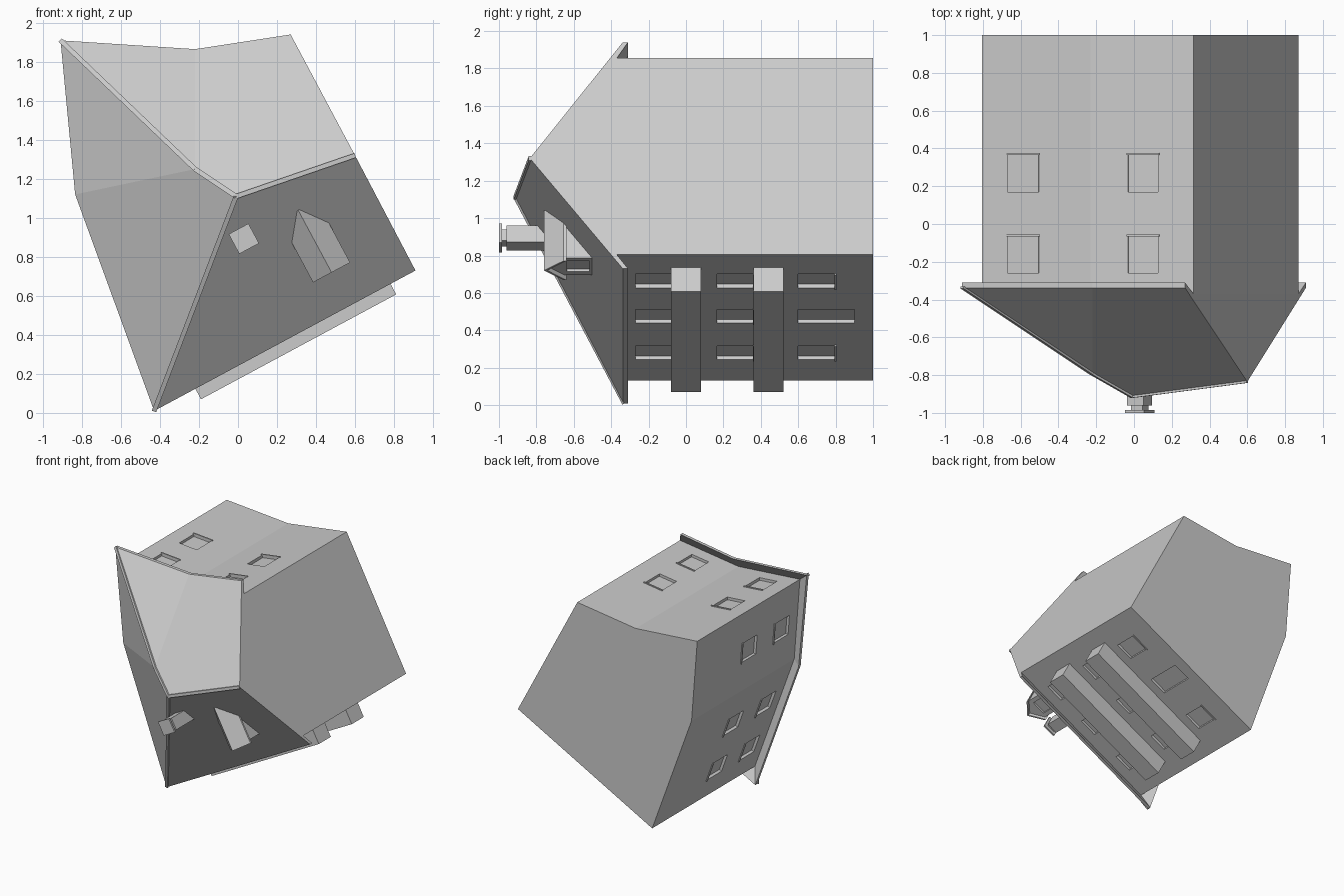
import bpy, bmesh
from mathutils import Vector as V

if "Cube" in bpy.data.objects:
    bpy.data.objects.remove(bpy.data.objects["Cube"])

grey = bpy.data.materials.new("plain grey")
grey.use_nodes = True
grey.diffuse_color = (0.6, 0.6, 0.6, 1)
grey.node_tree.nodes["Principled BSDF"].inputs["Base Color"].default_value = (0.6, 0.6, 0.6, 1)

Y = V((0, 1, 0))


def make(name, bm):
    bmesh.ops.recalc_face_normals(bm, faces=bm.faces)
    mesh = bpy.data.meshes.new(name)
    bm.to_mesh(mesh)
    bm.free()
    mesh.materials.append(grey)
    ob = bpy.data.objects.new(name, mesh)
    bpy.context.collection.objects.link(ob)
    return ob


def add_prism(bm, pts, origin, a, b, along):
    """Extrude a 2D outline, drawn on axes a and b, by the vector along."""
    near = [bm.verts.new(origin + a * p + b * q) for p, q in pts]
    far = [bm.verts.new(v.co + along) for v in near]
    bm.faces.new(near)
    bm.faces.new(far)
    for i in range(len(pts)):
        j = (i + 1) % len(pts)
        bm.faces.new((near[i], near[j], far[j], far[i]))


def prism(name, *args):
    bm = bmesh.new()
    add_prism(bm, *args)
    return make(name, bm)


def add_box(bm, centre, a, b, c, size):
    w, h, d = (s / 2 for s in size)
    add_prism(bm, [(-w, -h), (w, -h), (w, h), (-w, h)], centre - c * d, a, b, c * d * 2)


def box(name, *args):
    bm = bmesh.new()
    add_box(bm, *args)
    return make(name, bm)


# Outlines in x and z: eaves, and walls set in from them except at the gable
keys = "ABCDEF"
eave = dict(zip(keys, [(-.91, 1.91), (-.22, 1.865), (.27, 1.94), (.91, .73), (-.43, .01), (-.835, 1.12)]))
wall = dict(zip(keys, [(-.805, 1.825), (-.23, 1.78), (.315, 1.855), (.87, .805), (-.384, .133), (-.752, 1.139)]))


def at(p, y):
    return V((p[0], y, p[1]))


walls = prism("walls", [wall[k] for k in keys], V((0, -.37, 0)), V((1, 0, 0)), V((0, 0, 1)), Y * 1.37)

# Roof with sloping soffit, two ridge ends and a valley point
bm = bmesh.new()
vs = {}
for k in keys:
    vs[k] = bm.verts.new(at(eave[k], -.338))
    vs[k + "b"] = bm.verts.new(at(eave[k], -.31))
    vs[k + "i"] = bm.verts.new(at(wall[k], -.37))
tops = {"V": V((-.22, -.795, 1.25)), "R": V((-.01, -.915, 1.11)), "S": V((.6, -.835, 1.32))}
for k, co in tops.items():
    vs[k] = bm.verts.new(co)
for f in ("ABV", "BCSRV", "AVF", "FVRE", "ERSD"):
    bm.faces.new([vs[k] for k in f])
bm.faces.new([vs[k] for k in ("D", "S", "C", "Cb", "Ci", "Di", "Db")])
for p, q in ("AB", "BC", "DE", "EF", "FA"):
    bm.faces.new([vs[k] for k in (p, q, q + "b", p + "b")])
    bm.faces.new([vs[k] for k in (p + "b", q + "b", q + "i", p + "i")])
roof = make("roof", bm)

# Trim along the ridge and hips
tops.update({k: at(eave[k], -.335) for k in "AE"})
for name, p, q in (("upper_hip", "A", "V"), ("short_hip", "V", "R"), ("lower_hip", "E", "R"), ("ridge", "R", "S")):
    d = tops[q] - tops[p]
    side = d.cross(Y).normalized()
    up = side.cross(d).normalized()
    box(name + "_trim", (tops[p] + tops[q]) / 2, d.normalized(), side, up, (d.length, .024, .012))

# Windows: wall side, position along it, y, width and height
openings = []
for y in (.27, -.16):
    openings += [("AB", .38, y, .165, .2), ("BC", .51, y, .16, .2), ("FA", .49, y, .165, .2),
                 ("FE", .33, y, .165, .2), ("FE", .74, y, .165, .2)]
for y in (-.17, .265, .7):
    for t in (.22, .51, .79):
        door = y == .7 and t == .51
        openings.append(("ED", t, y + .05 * door, .155, .3 if door else .2))
cut, sills = bmesh.new(), bmesh.new()
middle = V((0, 0, 1))
for (p, q), t, y, w, h in openings:
    a, b = at(wall[p], 0), at(wall[q], 0)
    u = (b - a).normalized()
    n = u.cross(Y)
    c = a.lerp(b, t)
    if n.dot(c - middle) < 0:
        n = -n
    c = c + Y * y
    add_box(cut, c, u, Y, n, (w, h, .045))
    if h < .25:
        add_box(sills, c + Y * h / 2, u, Y, n, (w + .014, .011, .016))
make("window_sills", sills)
cutter = make("window_cutter", cut)
cutter.hide_render = True
mod = walls.modifiers.new("openings", "BOOLEAN")
mod.object, mod.operation, mod.solver = cutter, "DIFFERENCE", "EXACT"
bpy.context.view_layer.objects.active = walls
bpy.ops.object.modifier_apply(modifier=mod.name)
bpy.data.objects.remove(cutter)

# Two long blocks on the lower wall
u = (at(eave["D"], 0) - at(eave["E"], 0)).normalized()
n = Y.cross(u)
if n.z < 0:
    n = -n
start = at(eave["E"], 0)
for i, y in enumerate((0, .44)):
    box(f"long_block_{i + 1}", start + u * .808 + n * .02 + Y * y, u, Y, n, (1.136, .16, .162))

# Chimney: shaft, neck and cap
stack = V((.03, 0, .893))
for name, y0, y1, w in (("shaft", -.96, -.6, .098), ("neck", -.99, -.95, .068), ("cap", -1, -.985, .115)):
    box("chimney_" + name, stack + Y * (y0 + y1) / 2, u, n, Y, (w, w, y1 - y0))

# Dormer: gabled body, roof slab and window recess
front = V((.48, 0, .72))
body = prism("dormer_body", [(-.095, -.45), (.095, -.45), (.095, -.655), (0, -.745), (-.095, -.655)],
             front + n * .025, u, Y, n * .3)
prism("dormer_roof", [(-.108, -.655), (0, -.76), (.108, -.655), (.108, -.64), (0, -.742), (-.108, -.64)],
      front, u, Y, n * .362)
hole = box("dormer_cutter", front + n * .025 - Y * .575, u, Y, n, (.12, .12, .03))
hole.hide_render = True
mod = body.modifiers.new("recess", "BOOLEAN")
mod.object, mod.operation, mod.solver = hole, "DIFFERENCE", "EXACT"
bpy.context.view_layer.objects.active = body
bpy.ops.object.modifier_apply(modifier=mod.name)
bpy.data.objects.remove(hole)
